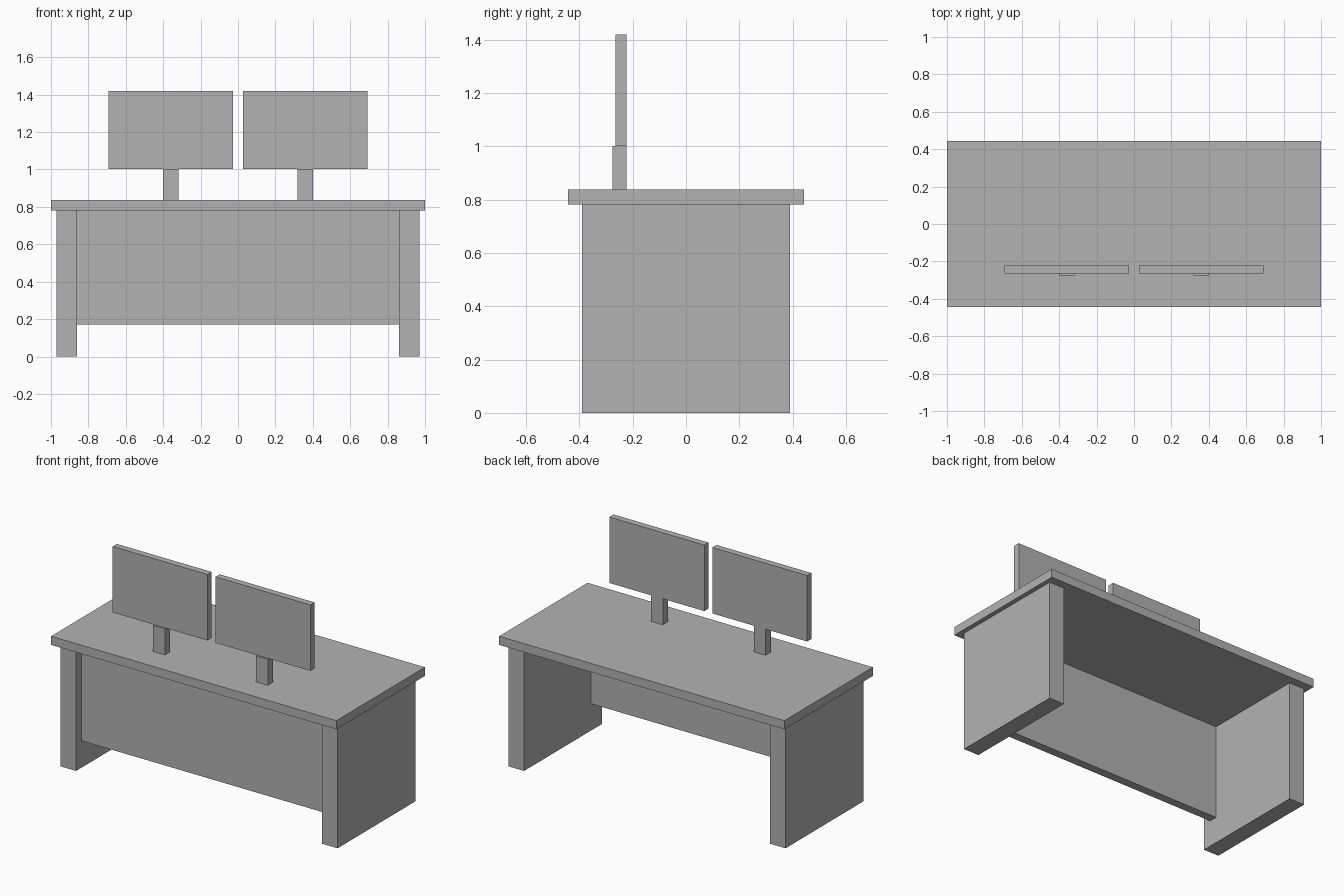
import bpy

if "Cube" in bpy.data.objects:
    bpy.data.objects.remove(bpy.data.objects["Cube"])

grey = bpy.data.materials.new("plain grey")
grey.diffuse_color = (0.448, 0.448, 0.448, 1)
grey.use_nodes = True
grey.node_tree.nodes["Principled BSDF"].inputs["Base Color"].default_value = grey.diffuse_color


def box(name, x, y, z):
    """Box from (min, max) ranges on each axis."""
    bpy.ops.mesh.primitive_cube_add(size=1)
    ob = bpy.context.object
    ob.name = name
    for v in ob.data.vertices:
        for i, (lo, hi) in enumerate((x, y, z)):
            v.co[i] = hi if v.co[i] > 0 else lo
    ob.data.materials.append(grey)
    return ob


def mirrored_pair(name, x, y, z):
    """Same box on the left and the right of x = 0."""
    box("left_" + name, (-x[1], -x[0]), y, z)
    box("right_" + name, x, y, z)


TOP_LOW, TOP_HIGH = 0.782, 0.837

# Desk: top, slab legs and modesty panel set back from the front edge
box("desk_top", (-1, 1), (-0.443, 0.443), (TOP_LOW, TOP_HIGH))
mirrored_pair("slab_leg", (0.862, 0.971), (-0.39, 0.39), (0, TOP_LOW))
box("front_panel", (-0.862, 0.862), (-0.335, -0.28), (0.17, TOP_LOW))

# Two screens on short posts
mirrored_pair("monitor_post", (0.319, 0.402), (-0.276, -0.223), (TOP_HIGH, 1.002))
mirrored_pair("monitor_screen", (0.028, 0.693), (-0.265, -0.223), (1.002, 1.42))
